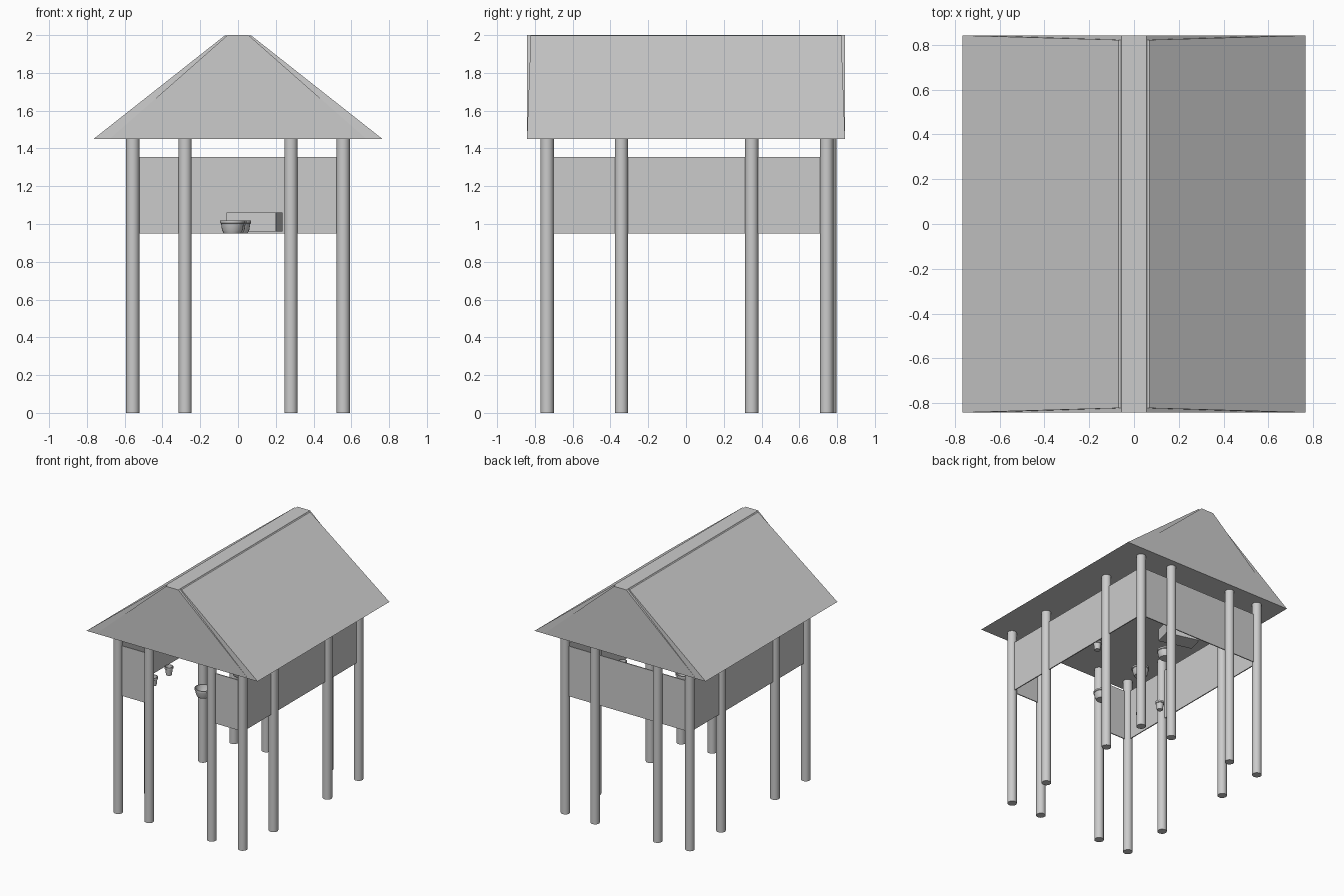
import bpy, bmesh, math

if "Cube" in bpy.data.objects:
    bpy.data.objects.remove(bpy.data.objects["Cube"])


def make(name, bm, smooth=False):
    bmesh.ops.recalc_face_normals(bm, faces=bm.faces[:])
    me = bpy.data.meshes.new(name)
    bm.to_mesh(me)
    bm.free()
    ob = bpy.data.objects.new(name, me)
    bpy.context.collection.objects.link(ob)
    if smooth:
        bpy.ops.object.select_all(action='DESELECT')
        ob.select_set(True)
        bpy.context.view_layer.objects.active = ob
        bpy.ops.object.shade_smooth_by_angle(angle=math.radians(35))
    return ob


def hull_block(name, x0, y0, z0, x1, y1, z1):
    """Closed block with a rectangular base and a smaller rectangular top."""
    bm = bmesh.new()
    rings = [[bm.verts.new((sx * x, sy * y, z)) for sx, sy in
              ((-1, -1), (1, -1), (1, 1), (-1, 1))]
             for x, y, z in ((x0, y0, z0), (x1, y1, z1))]
    bm.faces.new(rings[0])
    bm.faces.new(rings[1])
    for i in range(4):
        j = (i + 1) % 4
        bm.faces.new((rings[0][i], rings[0][j], rings[1][j], rings[1][i]))
    return make(name, bm)


def box(name, centre, size, turn=0):
    bm = bmesh.new()
    bmesh.ops.create_cube(bm, size=1)
    bmesh.ops.scale(bm, vec=size, verts=bm.verts)
    ob = make(name, bm)
    ob.location = centre
    ob.rotation_euler.z = turn
    return ob


def post(name, x, y):
    bm = bmesh.new()
    bmesh.ops.create_cone(bm, cap_ends=True, segments=20, radius1=0.035,
                          radius2=0.035, depth=1.46)
    make(name, bm, True).location = (x, y, 0.73)


def vessel(name, profile, x, y, z=0.95, n=24):
    """Turn an (r, z) profile into a hollow round vessel."""
    bm = bmesh.new()
    pts = [bm.verts.new((r, 0, h)) for r, h in profile]
    edges = [bm.edges.new(p) for p in zip(pts, pts[1:])]
    bmesh.ops.spin(bm, geom=pts + edges, axis=(0, 0, 1), cent=(0, 0, 0),
                   angle=math.tau, steps=n)
    bmesh.ops.remove_doubles(bm, verts=bm.verts, dist=1e-5)
    make(name, bm, True).location = (x, y, z)


# Roof: broad slopes and a slightly narrower gable core
hull_block("roof_slopes", 0.765, 0.842, 1.45, 0.07, 0.822, 1.998)
hull_block("roof_gable_core", 0.68, 0.842, 1.45, 0.055, 0.842, 2.0)

# Posts: corners, front and back pairs, side pairs
for s in (-1, 1):
    post("front_corner_post", s * 0.557, -0.735)
    post("back_corner_post", s * 0.557, 0.745)
    post("front_post", s * 0.28, -0.735)
    post("back_post", s * 0.28, 0.762)
    for y in (-0.342, 0.348):
        post("side_post", s * 0.557, y)

# Half-height wall panels, open in the middle of the front
ZC, H, T = 1.1525, 0.405, 0.008
for s in (-1, 1):
    box("side_wall", (s * 0.557, 0.005, ZC), (T, 1.48, H))
    box("front_wall", (s * 0.4185, -0.735, ZC), (0.277, T, H))
box("back_wall", (0, 0.745, ZC), (1.114, T, H))

# Bowls and cups
BOWL = [(0, 0), (0.045, 0), (0.055, 0.02), (0.06, 0.052), (0.065, 0.055),
        (0.065, 0.068), (0.057, 0.068), (0.05, 0.03), (0.04, 0.012), (0, 0.012)]
CUP = [(0, 0), (0.022, 0), (0.028, 0.05), (0.033, 0.053), (0.033, 0.068),
       (0.027, 0.068), (0.02, 0.01), (0, 0.01)]
for x, y in ((-0.03, -0.40), (-0.02, 0.05), (0.005, 0.37)):
    vessel("bowl", BOWL, x, y)
for x, y in ((-0.45, -0.24), (-0.44, -0.45), (0.47, 0.14)):
    vessel("cup", CUP, x, y)

# Low chest near the back wall, turned a little
box("chest", (0.087, 0.62, 1.01), (0.27, 0.135, 0.10), math.radians(-15))
